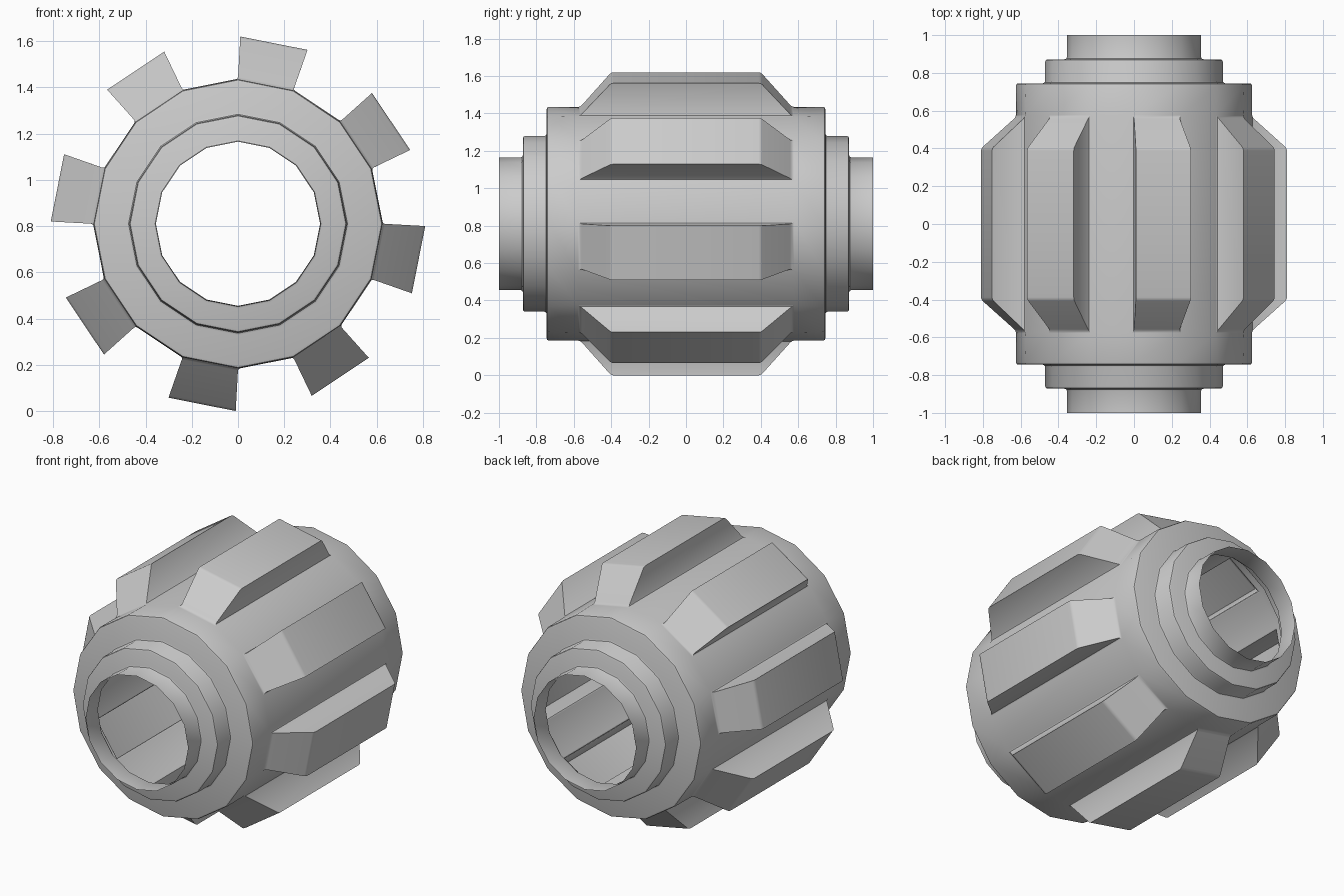
import bpy, bmesh
from math import sin, cos, radians, hypot

if "Cube" in bpy.data.objects:
    bpy.data.objects.remove(bpy.data.objects["Cube"])

CZ, N = 0.81, 16
STEP = 360 / N


def point(r, deg, y):
    a = radians(deg)
    return (r * sin(a), y, CZ + r * cos(a))


def radius(v):
    return hypot(v.co.x, v.co.z - CZ)


bm = bmesh.new()

# Stepped open shell: mirrored (y, radius) profile swept around the y axis
half = [(-1, 0.355), (-0.872, 0.355), (-0.872, 0.47), (-0.745, 0.47),
        (-0.745, 0.625), (-0.565, 0.625)]
profile = half + [(-y, r) for y, r in reversed(half)]
rings = [[bm.verts.new(point(r, k * STEP, y)) for k in range(N)] for y, r in profile]
tooth_faces = []
for j in range(len(rings) - 1):
    a, b = rings[j], rings[j + 1]
    for k in range(N):
        n = (k + 1) % N
        f = bm.faces.new((a[k], a[n], b[n], b[k]))
        if j == len(half) - 1 and k % 2 == 0:
            tooth_faces.append((f, k))
bmesh.ops.recalc_face_normals(bm, faces=bm.faces[:])

# Eight hollow teeth raised from alternate faces, with sloped ends
for f, k in tooth_faces:
    top = bmesh.ops.extrude_discrete_faces(bm, faces=[f])["faces"][0]
    mid = top.calc_center_median()
    side = (cos(radians((k + 0.5) * STEP)), -sin(radians((k + 0.5) * STEP)))
    for v in top.verts:
        right = (v.co.x - mid.x) * side[0] + (v.co.z - mid.z) * side[1] > 0
        deg = k * STEP + (21.8 if right else 0.7)
        v.co = point(0.81, deg, 0.4 if v.co.y > 0 else -0.4)
bmesh.ops.recalc_face_normals(bm, faces=bm.faces[:])


# Small rounding on steps, tooth bases and the cross edges of tooth tops
def rounded(e):
    if not e.is_manifold or e.calc_face_angle() < radians(28):
        return False
    high = [radius(v) > 0.8 for v in e.verts]
    if high[0] != high[1]:
        return False
    return not (high[0] and abs(e.verts[0].co.y - e.verts[1].co.y) > 0.1)


bmesh.ops.bevel(bm, geom=[e for e in bm.edges if rounded(e)], offset=0.012,
                offset_type='OFFSET', segments=2, profile=0.5, affect='EDGES',
                clamp_overlap=True)

mesh = bpy.data.meshes.new("toothed_sleeve")
bm.to_mesh(mesh)
bm.free()
sleeve = bpy.data.objects.new("toothed_sleeve", mesh)
bpy.context.collection.objects.link(sleeve)
bpy.context.view_layer.objects.active = sleeve
sleeve.select_set(True)
bpy.ops.object.shade_smooth_by_angle(angle=radians(30))
